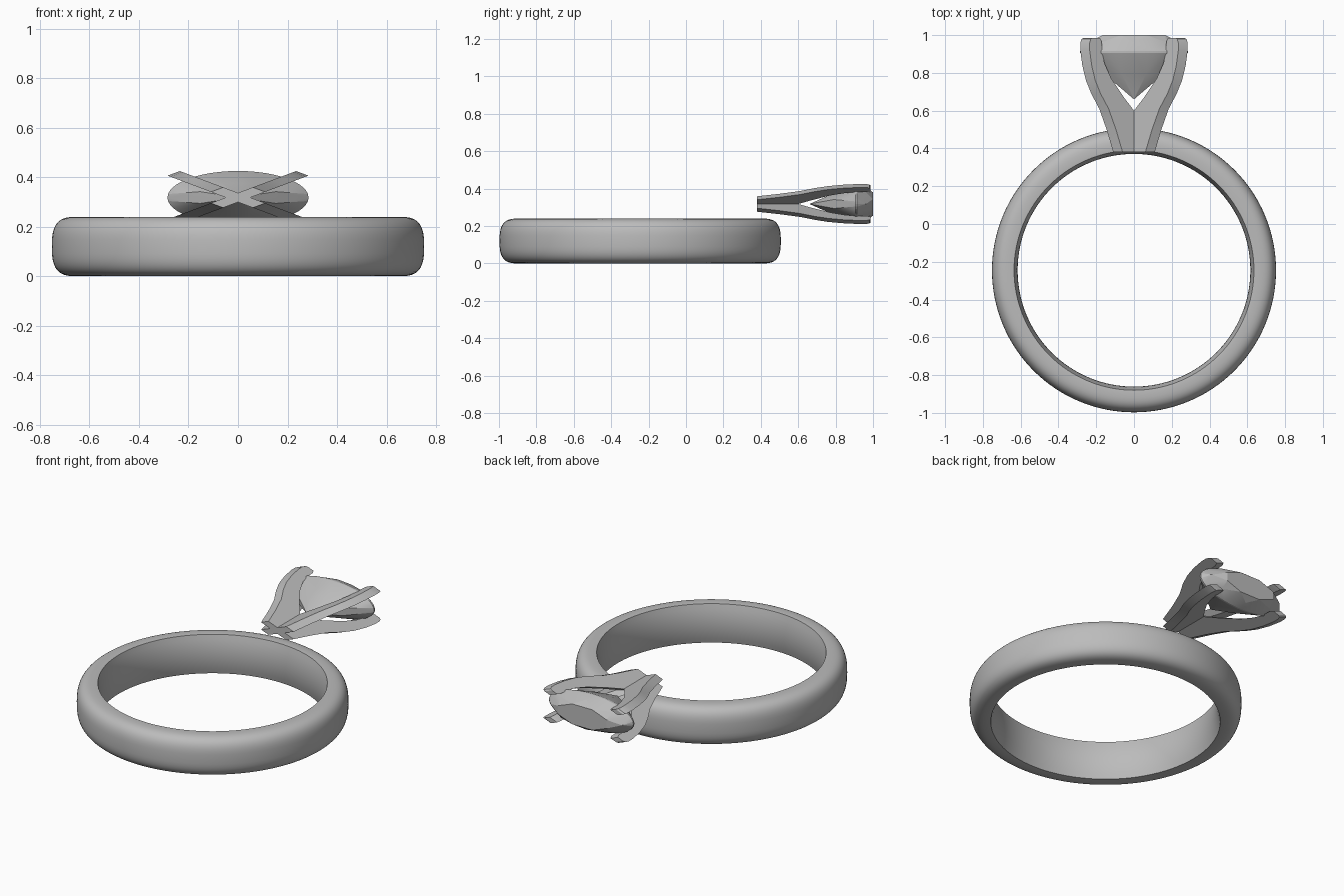
import bpy, bmesh, math
from mathutils import Vector

if "Cube" in bpy.data.objects:
    bpy.data.objects.remove(bpy.data.objects["Cube"])

metal = bpy.data.materials.new("plain grey")
metal.use_nodes = True
grey = (0.5, 0.5, 0.5, 1)
metal.diffuse_color = grey
metal.node_tree.nodes["Principled BSDF"].inputs["Base Color"].default_value = grey

BAND_Y = -0.245      # centre of the finger hole
HEAD_Z = 0.318       # height of the setting axis
SQUASH = 0.376       # setting is oval: round form flattened in z


def finish(name, bm, angle=None):
    bmesh.ops.recalc_face_normals(bm, faces=bm.faces)
    mesh = bpy.data.meshes.new(name)
    bm.to_mesh(mesh)
    bm.free()
    mesh.materials.append(metal)
    ob = bpy.data.objects.new(name, mesh)
    bpy.context.collection.objects.link(ob)
    if angle:
        bpy.ops.object.select_all(action="DESELECT")
        ob.select_set(True)
        bpy.context.view_layer.objects.active = ob
        bpy.ops.object.shade_smooth_by_angle(angle=math.radians(angle))
    return ob


# Band: rounded outside, slightly domed inside, spun around z
def make_band():
    mid, half = 0.12, 0.12
    profile = []
    for i in range(25):
        a = math.pi * (i / 24 - 0.5)
        c, s = math.cos(a), math.sin(a)
        profile.append((0.645 + 0.107 * abs(c) ** 0.62,
                        mid + half * math.copysign(abs(s) ** 0.7, s)))
    for i in range(9):
        t = 1 - i / 4
        profile.append((0.616 + 0.019 * t * t, mid + half * 0.99 * t))
    bm = bmesh.new()
    steps = 128
    rings = []
    for k in range(steps):
        a = math.tau * k / steps
        rings.append([bm.verts.new((r * math.cos(a), BAND_Y + r * math.sin(a), z))
                      for r, z in profile])
    n = len(profile)
    for k in range(steps):
        p, q = rings[k], rings[(k + 1) % steps]
        for i in range(n):
            j = (i + 1) % n
            bm.faces.new((p[i], p[j], q[j], q[i]))
    finish("band", bm, 35)


# Prong: flat plate with a curved outline, standing on a diagonal
OUTER = [(0.12, 0.38), (0.17, 0.5), (0.225, 0.61), (0.285, 0.69), (0.325, 0.76),
         (0.352, 0.84), (0.367, 0.92), (0.367, 0.96), (0.358, 0.98), (0.34, 0.986)]
INNER = [(0.29, 0.986), (0.277, 0.965), (0.274, 0.91), (0.255, 0.85), (0.205, 0.77),
         (0.11, 0.67), (0.035, 0.6), (0, 0.57), (0, 0.38)]


def make_prong(name, sx, sz):
    bm = bmesh.new()
    across = Vector((sx, 0, -sz)).normalized() * 0.035
    out = Vector((sx, 0, sz)).normalized()
    verts = []
    for r, y in OUTER + INNER:
        p = out * r + Vector((0, y, 0))
        verts.append(bm.verts.new(p + across))
    face = bm.faces.new(verts)
    new = bmesh.ops.extrude_face_region(bm, geom=[face])["geom"]
    bmesh.ops.translate(bm, vec=-2 * across,
                        verts=[v for v in new if isinstance(v, bmesh.types.BMVert)])
    for v in bm.verts:
        v.co.z = HEAD_Z + v.co.z * SQUASH
    finish(name, bm, 30)


# Stone: pointed pavilion, oval girdle and faceted crown around a flat table
def make_stone():
    bm = bmesh.new()

    def ring(radius, y, count, turn=0.0):
        for k in range(count):
            a = math.tau * (k + turn) / count
            bm.verts.new((radius * math.cos(a), y, HEAD_Z + radius * math.sin(a) * SQUASH))

    ring(0.285, 0.905, 48)
    ring(0.285, 0.915, 48)
    ring(0.242, 0.962, 8)
    ring(0.178, 1.0, 8, 0.5)
    ring(0.165, 0.79, 8, 0.5)
    bm.verts.new((0, 0.66, HEAD_Z))
    hull = bmesh.ops.convex_hull(bm, input=bm.verts)
    bmesh.ops.delete(bm, geom=[v for v in bm.verts if not v.link_faces], context="VERTS")
    bmesh.ops.dissolve_limit(bm, angle_limit=math.radians(1), verts=bm.verts, edges=bm.edges)
    finish("stone", bm, 12)


make_band()
for side, sx in (("left", 1), ("right", -1)):
    for level, sz in (("upper", 1), ("lower", -1)):
        make_prong(f"{level}_{side}_prong", sx, sz)
make_stone()
